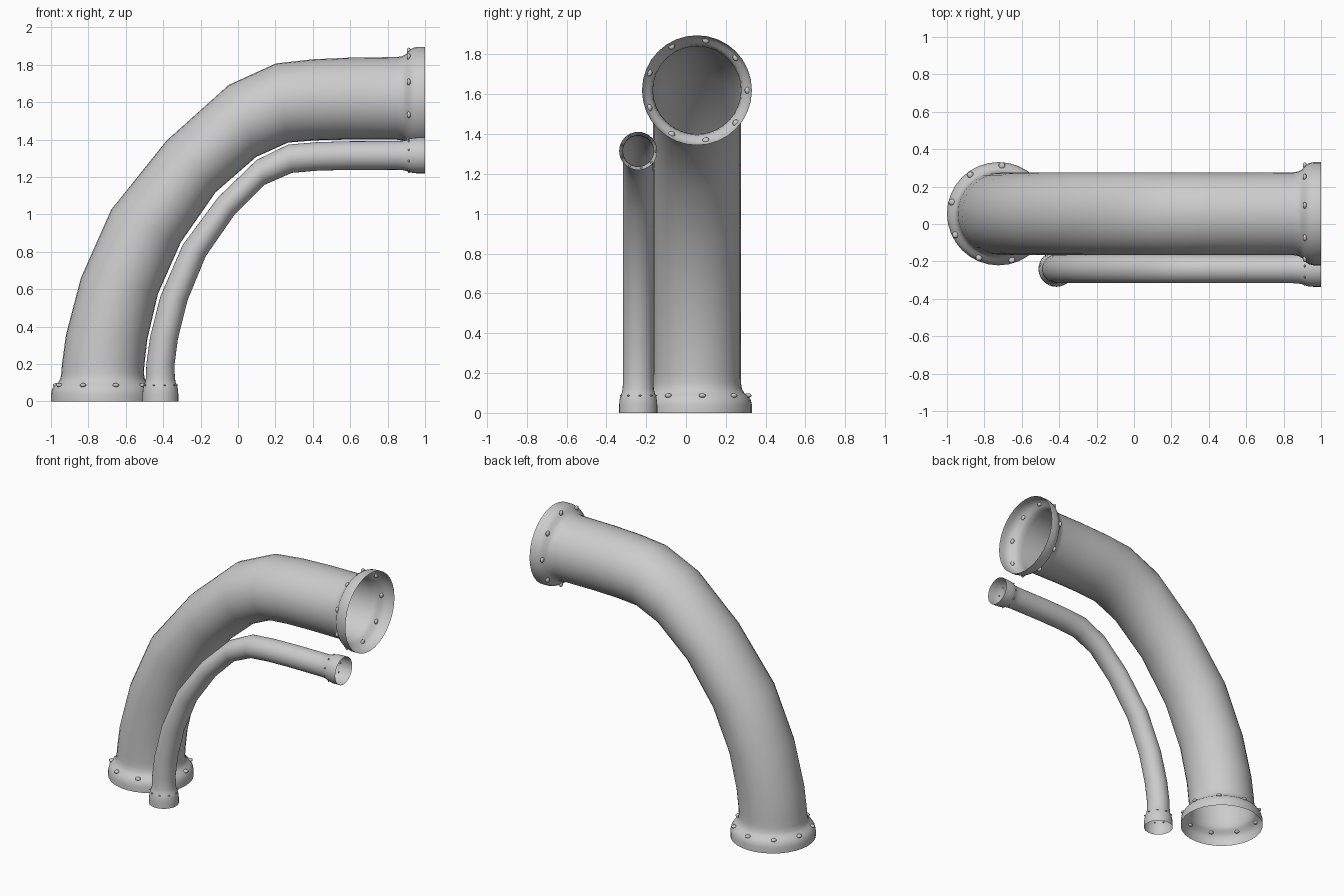
import bpy, bmesh
from math import sin, cos, pi, radians
from mathutils import Vector

if "Cube" in bpy.data.objects:
    bpy.data.objects.remove(bpy.data.objects["Cube"])

SEG = 32
# flange profile: distance from the open end, radius (for the large pipe)
FLANGE = [(0, .276), (.04, .276), (.065, .27), (.085, .257), (.1, .238), (.12, .226), (.15, .221)]


def make_pipe(name, y, x0, z1, scale, bends):
    """Open pipe skinned through rings; every bend is (outer x, z, inner x, z)."""
    ry = .22 * scale
    rings = [(x0 - r * scale, t, x0 + r * scale, t, r * scale) for t, r in FLANGE]
    rings += [(*b, ry) for b in bends]
    rings += [(1 - t, z1 + r * scale, 1 - t, z1 - r * scale, r * scale) for t, r in reversed(FLANGE)]
    bm = bmesh.new()
    loops = []
    for ox, oz, ix, iz, w in rings:
        mid = Vector(((ox + ix) / 2, y, (oz + iz) / 2))
        half = Vector(((ox - ix) / 2, 0, (oz - iz) / 2))
        loops.append([bm.verts.new(mid + half * cos(2 * pi * k / SEG)
                                   + Vector((0, w * sin(2 * pi * k / SEG), 0))) for k in range(SEG)])
    for a, b in zip(loops, loops[1:]):
        for k in range(SEG):
            n = (k + 1) % SEG
            bm.faces.new((a[k], a[n], b[n], b[k]))
    bmesh.ops.recalc_face_normals(bm, faces=bm.faces)
    # an open tube: make sure the normals point away from the first ring's centre
    bm.faces.ensure_lookup_table()
    f = bm.faces[0]
    if f.normal.dot(f.calc_center_median() - Vector((x0, y, 0))) < 0:
        bmesh.ops.reverse_faces(bm, faces=bm.faces)
    finish(bm, name)


def finish(bm, name):
    me = bpy.data.meshes.new(name)
    bm.to_mesh(me)
    bm.free()
    for p in me.polygons:
        p.use_smooth = True
    bpy.context.collection.objects.link(bpy.data.objects.new(name, me))


def make_rivets(name, y, x0, z1, scale):
    """Nine flattened rivets around each flange."""
    bm = bmesh.new()
    r, t = .257 * scale, .087
    s = .018 * max(scale, .4)
    for k in range(9):
        a = radians(6 + 40 * k)
        b = radians(40 * k)
        for pos, flat in (((x0 + r * cos(a), y + r * sin(a), t), (1, 1, .6)),
                          ((1 - t, y + r * cos(b), z1 + r * sin(b)), (.6, 1, 1))):
            vs = bmesh.ops.create_uvsphere(bm, u_segments=10, v_segments=6, radius=s)['verts']
            bmesh.ops.scale(bm, vec=flat, verts=vs)
            bmesh.ops.translate(bm, vec=pos, verts=vs)
    finish(bm, name)


# large pipe
big = [(-.941, .2, -.501, .19), (-.92, .355, -.485, .33), (-.84, .66, -.428, .575),
       (-.678, 1.025, -.306, .85), (-.383, 1.393, -.12, 1.118), (-.05, 1.692, .097, 1.307),
       (.203, 1.807, .268, 1.384), (.4, 1.829, .42, 1.396), (.6, 1.838, .6, 1.4)]
make_pipe("large_pipe", .055, -.724, 1.62, 1, big)
make_rivets("large_pipe_rivets", .055, -.724, 1.62, 1)

# small pipe
small = [(-.49, .2, -.34, .19), (-.47, .345, -.322, .33), (-.415, .562, -.27, .54),
         (-.296, .836, -.172, .777), (-.105, 1.093, -.02, .996), (.1, 1.291, .142, 1.158),
         (.268, 1.373, .288, 1.222), (.42, 1.386, .43, 1.234), (.6, 1.391, .6, 1.238)]
make_pipe("small_pipe", -.24, -.415, 1.315, .347, small)
make_rivets("small_pipe_rivets", -.24, -.415, 1.315, .347)
